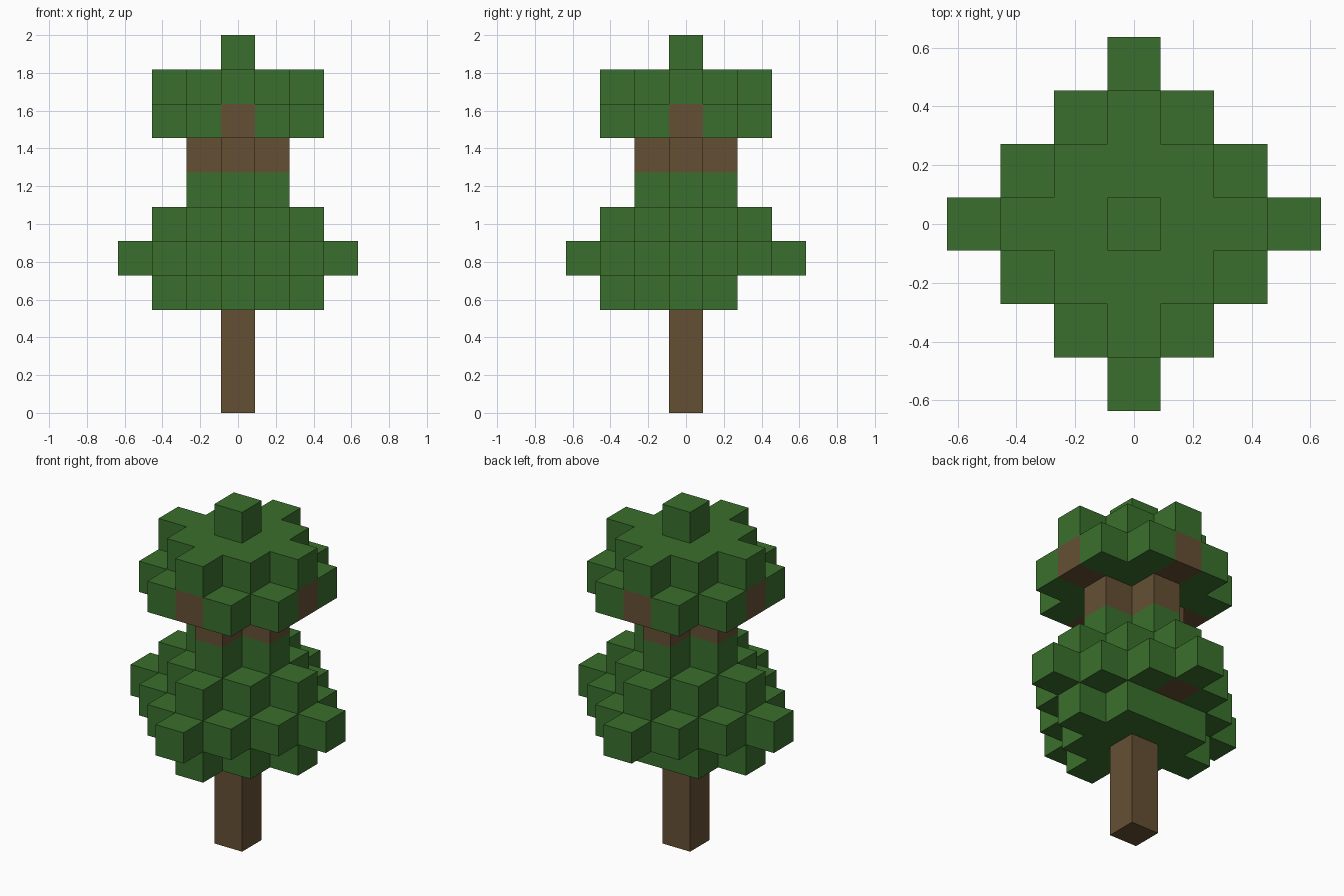
import bpy
import bmesh
from mathutils import Vector

cube = bpy.data.objects.get("Cube")
if cube:
    bpy.data.objects.remove(cube, do_unlink=True)

CELL = 2 / 11  # the tree is eleven blocks tall


def make_material(name, color):
    mat = bpy.data.materials.new(name)
    mat.use_nodes = True
    mat.diffuse_color = (*color, 1)
    mat.node_tree.nodes["Principled BSDF"].inputs["Base Color"].default_value = (*color, 1)
    return mat


leaf_green = make_material("leaf green", (0.042, 0.159, 0.026))
bark_brown = make_material("bark brown", (0.130, 0.080, 0.034))


def diamond(layer, reach, limit=3):
    """Blocks of one layer within a stepped diamond, clipped to a square."""
    span = range(-limit, limit + 1)
    return {(x, y, layer) for x in span for y in span if abs(x) + abs(y) <= reach}


def cross(layer, reach):
    return {c for c in diamond(layer, reach) if c[0] == 0 or c[1] == 0}


# Wood: a trunk with cross-shaped branches
trunk = {(0, 0, z) for z in range(9)}
lower_branches = cross(4, 2) - trunk
upper_branches = (cross(7, 1) | cross(8, 2)) - trunk
wood = trunk | lower_branches | upper_branches

# Leaves: stepped layers, with one block missing at the back of the lowest
lower_leaves = diamond(3, 2) | diamond(4, 3) | diamond(5, 2) | diamond(6, 1)
lower_leaves -= wood | {(0, 2, 3)}
upper_leaves = (diamond(8, 3, 2) | diamond(9, 2)) - wood
tree_tip = {(0, 0, 10)}
occupied = wood | lower_leaves | upper_leaves | tree_tip


def build_blocks(name, cells, mat):
    """Join blocks into one mesh that keeps only the exposed faces."""
    bm = bmesh.new()
    for cell in sorted(cells):
        center = Vector(cell) + Vector((0, 0, 0.5))
        for axis in range(3):
            for sign in (-1, 1):
                n = Vector((0, 0, 0))
                n[axis] = sign
                if tuple(int(a + b) for a, b in zip(cell, n)) in occupied:
                    continue
                u = Vector((0, 0, 0))
                u[(axis + 1) % 3] = 1
                v = n.cross(u)
                corners = (-u - v, u - v, u + v, v - u)
                bm.faces.new([bm.verts.new((center + (n + c) / 2) * CELL) for c in corners])
    bmesh.ops.remove_doubles(bm, verts=bm.verts, dist=CELL / 100)
    mesh = bpy.data.meshes.new(name)
    bm.to_mesh(mesh)
    bm.free()
    mesh.materials.append(mat)
    bpy.context.collection.objects.link(bpy.data.objects.new(name, mesh))


build_blocks("trunk", trunk, bark_brown)
build_blocks("lower_branches", lower_branches, bark_brown)
build_blocks("upper_branches", upper_branches, bark_brown)
build_blocks("lower_leaves", lower_leaves, leaf_green)
build_blocks("upper_leaves", upper_leaves, leaf_green)
build_blocks("tree_tip", tree_tip, leaf_green)
